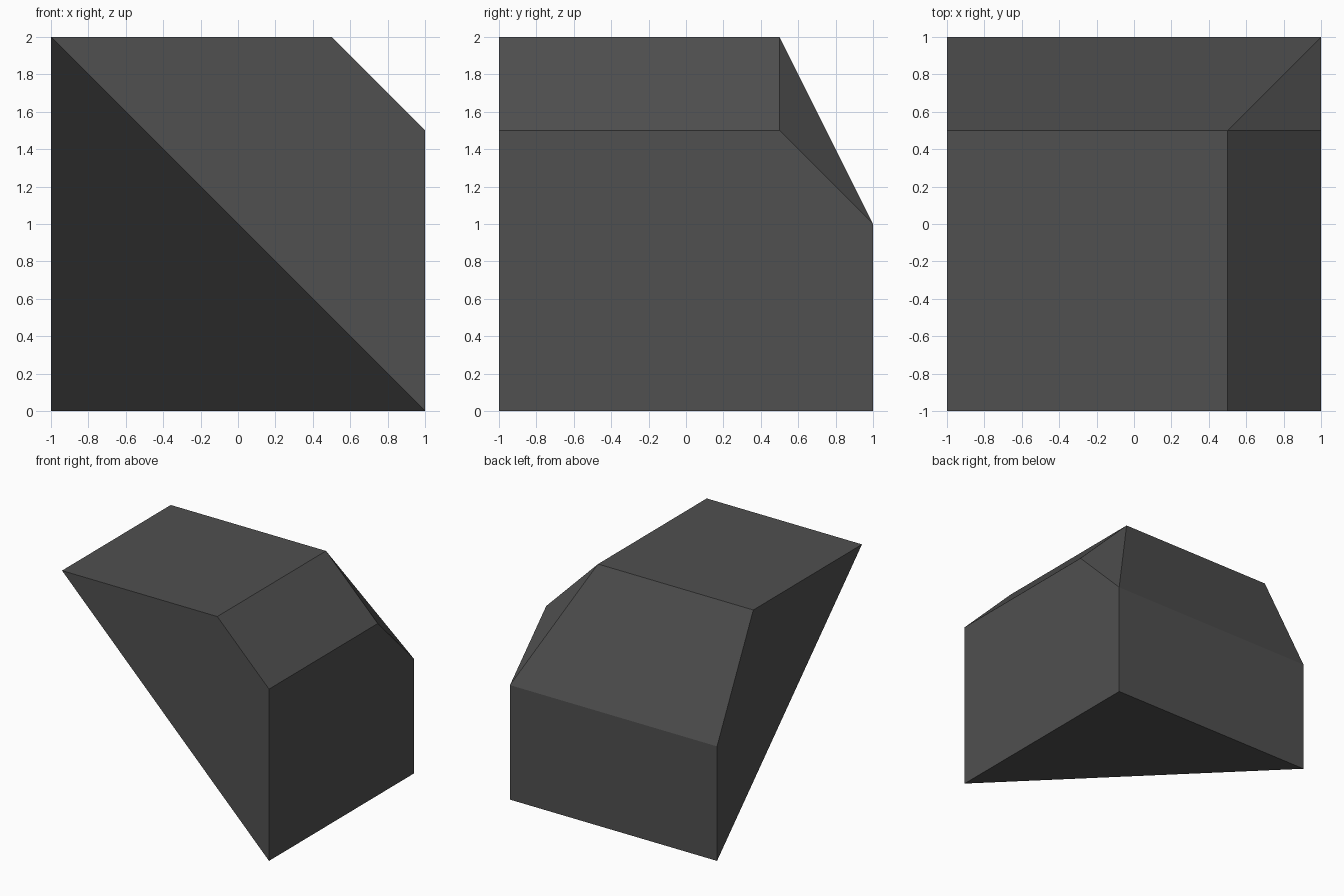
import bpy
import bmesh
from mathutils import Vector

if "Cube" in bpy.data.objects:
    bpy.data.objects.remove(bpy.data.objects["Cube"])

# One flat colour
grey = bpy.data.materials.new("dark grey")
grey.diffuse_color = (0.08, 0.08, 0.08, 1.0)
grey.use_nodes = True
grey.node_tree.nodes["Principled BSDF"].inputs["Base Color"].default_value = grey.diffuse_color


def slice_off(bm, point, normal):
    """Remove everything on the normal side of a plane and close the hole."""
    geom = bm.verts[:] + bm.edges[:] + bm.faces[:]
    cut = bmesh.ops.bisect_plane(bm, geom=geom, dist=1e-5, plane_co=Vector(point),
                                 plane_no=Vector(normal).normalized(), clear_outer=True)
    edges = [e for e in cut["geom_cut"] if isinstance(e, bmesh.types.BMEdge)]
    bmesh.ops.contextual_create(bm, geom=edges)


# Block: a cube standing on the ground
bm = bmesh.new()
bmesh.ops.create_cube(bm, size=2.0)
bmesh.ops.translate(bm, verts=bm.verts, vec=(0, 0, 1))

# Sloped cuts: back bevel, right bevel, upper corner, large lower front-left corner
slice_off(bm, (0, 0.5, 2), (0, 2, 1))
slice_off(bm, (0.5, 0, 2), (1, 0, 1))
slice_off(bm, (1, 1, 1), (1, 1, 1))
slice_off(bm, (0, 0, 0), (-1, -1, -1))

bmesh.ops.remove_doubles(bm, verts=bm.verts, dist=1e-4)
bmesh.ops.recalc_face_normals(bm, faces=bm.faces)

mesh = bpy.data.meshes.new("cut_block")
bm.to_mesh(mesh)
bm.free()
mesh.materials.append(grey)
bpy.context.collection.objects.link(bpy.data.objects.new("cut_block", mesh))
